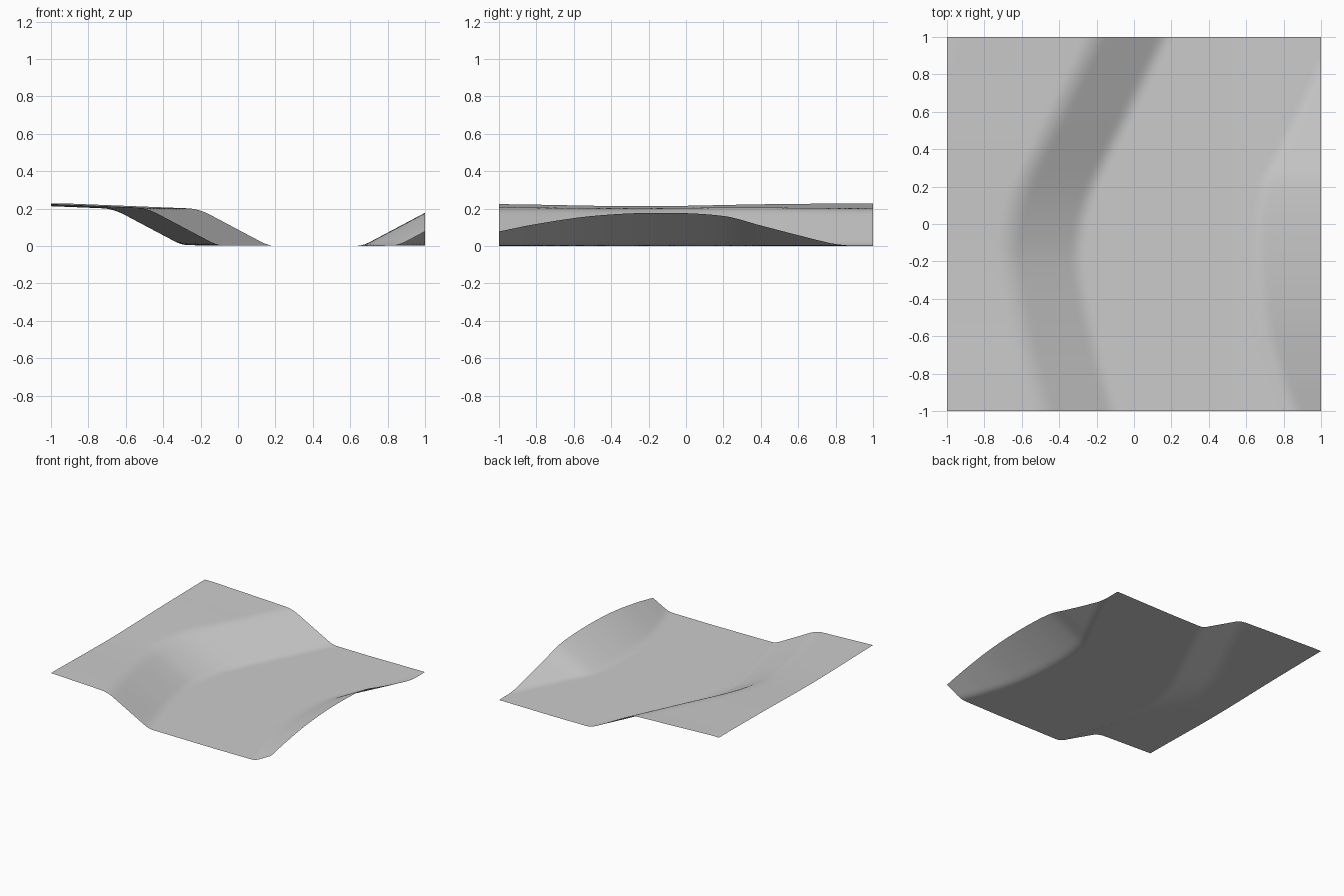
import bpy, bmesh, math

if "Cube" in bpy.data.objects:
    bpy.data.objects.remove(bpy.data.objects["Cube"])

# Control points along y: (y, x) of the left bank's foot, and (y, z) of the right edge
BANK_FOOT = [(-1, -0.10), (-0.6, -0.21), (-0.2, -0.285), (0, -0.27), (0.2, -0.21),
             (0.6, -0.02), (1, 0.17)]
RIGHT_EDGE = [(-1, 0.08), (-0.8, 0.12), (-0.5, 0.163), (-0.15, 0.18), (0.2, 0.163),
              (0.4, 0.112), (0.6, 0.06), (0.8, 0.01), (1, -0.04)]
SLOPE = 0.53


def curve(points, t):
    """Smooth cubic interpolation through points."""
    n = len(points)

    def tangent(i):
        a, b = points[max(i - 1, 0)], points[min(i + 1, n - 1)]
        return (b[1] - a[1]) / (b[0] - a[0])
    i = 0
    while i < n - 2 and t > points[i + 1][0]:
        i += 1
    (t0, v0), (t1, v1) = points[i], points[i + 1]
    h = t1 - t0
    u = (t - t0) / h
    return (v0 * (2*u**3 - 3*u*u + 1) + tangent(i) * h * (u**3 - 2*u*u + u)
            + v1 * (3*u*u - 2*u**3) + tangent(i + 1) * h * (u**3 - u*u))


def soft_max(a, b, r):
    """Maximum of a and b with a rounded transition of radius r."""
    k = max(r - abs(a - b), 0) / r
    return max(a, b) + k * k * r * 0.25


def height(x, y):
    # valley floor
    floor = 0.002 + 0.006 * min(1, abs(x - 0.5))
    # left bank running up to a gently sloping plateau
    foot = curve(BANK_FOOT, y)
    d = foot - x
    bank = SLOPE * d
    plateau = 0.203 + 0.04 * max(0, d - 0.37) + 0.002 * math.sin(5 * y)
    plateau = min(plateau, 0.232 + 0.002 * math.sin(5 * y))
    bank = -soft_max(-bank, -plateau, 0.03)
    # right bank, cut off by the border
    hill = curve(RIGHT_EDGE, y) - SLOPE * (1 - x)
    return soft_max(soft_max(floor, bank, 0.02), hill, 0.02)


# Terrain sheet
bm = bmesh.new()
bmesh.ops.create_grid(bm, x_segments=100, y_segments=100, size=1)
for v in bm.verts:
    v.co.z = height(v.co.x, v.co.y)
low = min(v.co.z for v in bm.verts)
for v in bm.verts:
    v.co.z -= low
mesh = bpy.data.meshes.new("terrain")
bm.to_mesh(mesh)
bm.free()
mesh.shade_smooth()
terrain = bpy.data.objects.new("terrain", mesh)
bpy.context.collection.objects.link(terrain)
